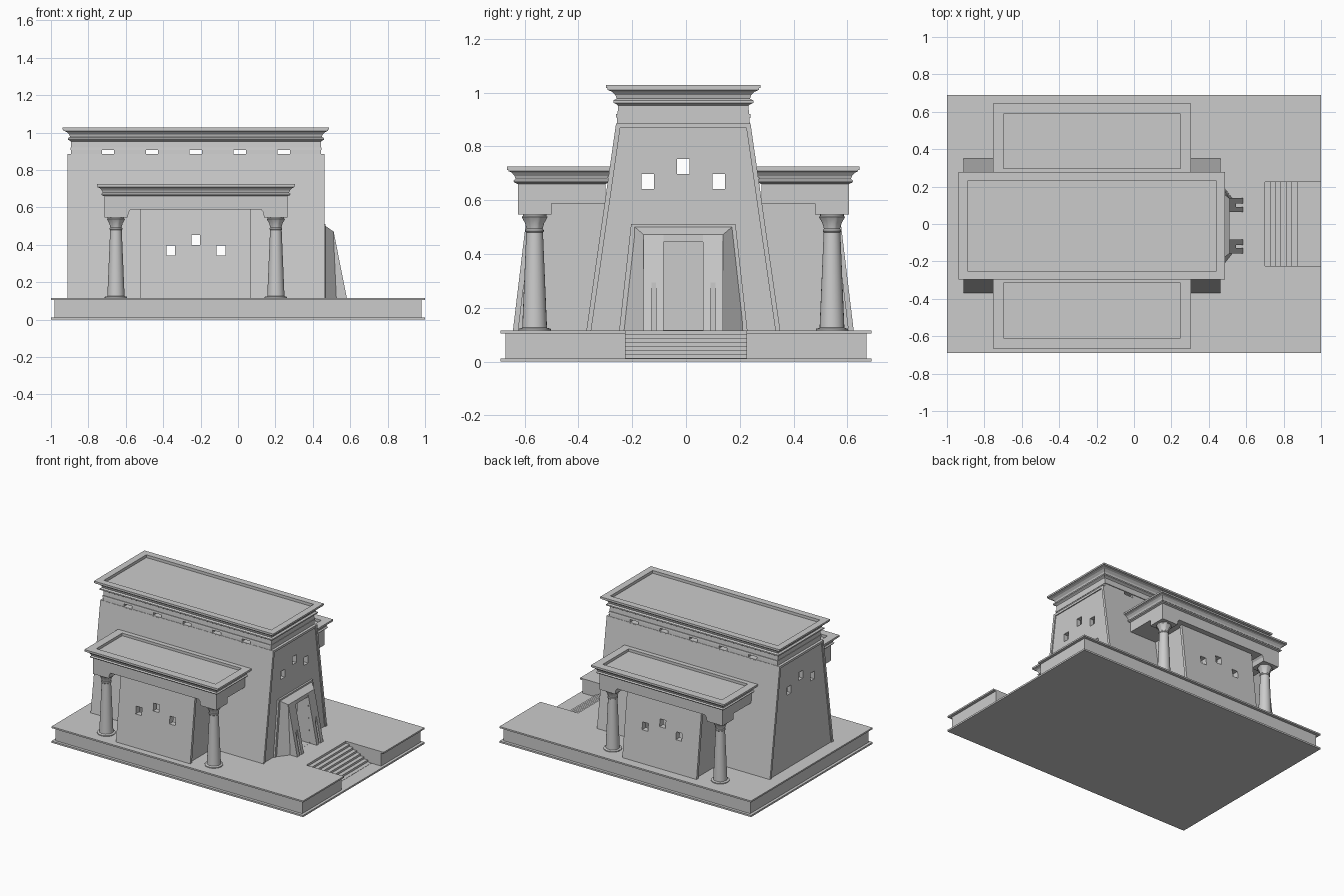
import bpy, bmesh, math
from mathutils import Vector

if "Cube" in bpy.data.objects:
    bpy.data.objects.remove(bpy.data.objects["Cube"])

stone = bpy.data.materials.new("pale_grey_stone")
stone.use_nodes = True
COLOUR = (0.6, 0.6, 0.6, 1)
stone.diffuse_color = COLOUR
stone.node_tree.nodes["Principled BSDF"].inputs["Base Color"].default_value = COLOUR

CX, CY = -0.225, -0.01      # centre of the temple on its platform
GROUND = 0.1                # parts start just inside the platform


def finish(name, bm):
    bmesh.ops.recalc_face_normals(bm, faces=bm.faces)
    mesh = bpy.data.meshes.new(name)
    bm.to_mesh(mesh)
    bm.free()
    mesh.materials.append(stone)
    obj = bpy.data.objects.new(name, mesh)
    bpy.context.collection.objects.link(obj)
    return obj


def skin(name, rings):
    """Skin a stack of equal-length rings and cap both ends."""
    bm = bmesh.new()
    rows = [[bm.verts.new(p) for p in ring] for ring in rings]
    n = len(rows[0])
    for a, b in zip(rows, rows[1:]):
        for i in range(n):
            j = (i + 1) % n
            bm.faces.new((a[i], a[j], b[j], b[i]))
    bm.faces.new(rows[0])
    bm.faces.new(rows[-1])
    return finish(name, bm)


def prism(name, pts, axis, lo, hi):
    """Extrude a 2D outline along an axis."""
    place = {"x": lambda p, t: (t, p[0], p[1]),
             "y": lambda p, t: (p[0], t, p[1]),
             "z": lambda p, t: (p[0], p[1], t)}[axis]
    return skin(name, [[place(p, t) for p in pts] for t in (lo, hi)])


def loft(name, x0, x1, y0, y1, rows):
    """Stack rectangles grown by each row's offset at its height."""
    y0, y1 = sorted((y0, y1))
    return skin(name, [[(x0 - o, y0 - o, z), (x1 + o, y0 - o, z),
                        (x1 + o, y1 + o, z), (x0 - o, y1 + o, z)] for o, z in rows])


def box(name, x0, x1, y0, y1, z0, z1):
    return loft(name, x0, x1, y0, y1, [(0, z0), (0, z1)])


def trapezoid(half_low, z_low, half_high, z_high):
    return [(CY - half_low, z_low), (CY + half_low, z_low),
            (CY + half_high, z_high), (CY - half_high, z_high)]


def join_cutters(name, parts):
    bm = bmesh.new()
    for p in parts:
        bm.from_mesh(p.data)
        bpy.data.objects.remove(p)
    obj = finish(name, bm)
    obj.hide_render = True
    return obj


def carve(obj, cutter):
    mod = obj.modifiers.new("carve", "BOOLEAN")
    mod.operation, mod.solver, mod.object = "DIFFERENCE", "EXACT", cutter
    graph = bpy.context.evaluated_depsgraph_get()
    mesh = bpy.data.meshes.new_from_object(obj.evaluated_get(graph))
    obj.modifiers.clear()
    obj.data = mesh


# Platform with a stair notch
def notched(a, b):
    n, s = 0.225, 0.70
    return [(-a, -b), (a, -b), (a, -n), (s, -n), (s, n), (a, n), (a, b), (-a, b)]


box("platform_foot", -1, 1, -0.69, 0.69, 0, 0.012)
prism("platform_wall", notched(0.98, 0.67), "z", 0.01, 0.108)
prism("platform_rim", notched(1, 0.69), "z", 0.105, 0.116)

# Steps
STEPS = 7
for k in range(1, STEPS + 1):
    box(f"step_{k}", 0.69, 0.70 + 0.029 * k, -0.226, 0.226, 0.011, 0.115 - 0.0145 * k)

# Window, slot and door cutters
cuts = []
for i, dz in zip((-1, 0, 1), (0, 0.055, 0)):
    y, z = CY + 0.132 * i, 0.67 + dz
    cuts.append(box("cut", -1.2, 0.8, y - 0.023, y + 0.023, z - 0.028, z + 0.028))
    x, z = CX + 0.134 * i, 0.37 + dz
    cuts.append(box("cut", x - 0.023, x + 0.023, -1, 1, z - 0.027, z + 0.027))
for i in range(-2, 3):
    x = CX + 0.235 * i
    cuts.append(box("cut", x - 0.033, x + 0.033, -1, 1, 0.88, 0.906))
cuts.append(box("cut", 0.3, 0.7, CY - 0.073, CY + 0.073, 0.117, 0.445))
for s in (-1, 1):
    y = CY + s * 0.11
    cuts.append(box("cut", 0.545, 0.7, y - 0.009, y + 0.009, 0.09, 0.295))
openings = join_cutters("openings_cutter", cuts)
hall_void = prism("hall_void_cutter", trapezoid(0.315, 0.117, 0.205, 0.86), "x",
                  CX - 0.65, CX + 0.65)
helpers = [openings, hall_void]

# Main hall: core, ceiling course, frieze and cornice
hall = prism("hall_core", trapezoid(0.35, GROUND, 0.24, 0.875), "x", CX - 0.68, CX + 0.68)
carve(hall, hall_void)
carve(hall, openings)
prism("hall_ceiling_course", trapezoid(0.251, 0.869, 0.249, 0.885), "x",
      CX - 0.687, CX + 0.687)
frieze = prism("hall_frieze", trapezoid(0.248, 0.878, 0.241, 0.962), "x",
               CX - 0.668, CX + 0.668)
carve(frieze, openings)
prism("frieze_band", trapezoid(0.251, 0.907, 0.249, 0.921), "x", CX - 0.671, CX + 0.671)
loft("hall_cornice", CX - 0.665, CX + 0.665, CY - 0.24, CY + 0.24,
     [(0, 0.95), (0.008, 0.956), (0.02, 0.962), (0.02, 0.971), (0.008, 0.977),
      (0.012, 0.99), (0.025, 1.003), (0.042, 1.01), (0.042, 1.016), (0.0475, 1.016),
      (0.0475, 1.028), (0, 1.028), (0, 1.008)])

# Entrance portal: frame, splayed block and sloping jambs
frame = prism("portal_frame", trapezoid(0.24, GROUND, 0.194, 0.512), "x", 0.445, 0.468)
block = skin("portal_block", [
    [(0.46, y, z) for y, z in trapezoid(0.232, GROUND, 0.187, 0.506)],
    [(0.527 if z < 0.2 else 0.51, y, z) for y, z in trapezoid(0.1475, GROUND, 0.1475, 0.472)]])
for part in (frame, block):
    carve(part, openings)


def column(name, x, y):
    """Tapered column with a ribbed bell capital."""
    profile = [(0.06, 0.112, 0), (0.06, 0.122, 0), (0.046, 0.126, 0), (0.045, 0.15, 0),
               (0.031, 0.48, 0), (0.034, 0.483, 0), (0.034, 0.49, 0), (0.031, 0.494, 0.04),
               (0.037, 0.515, 0.12), (0.047, 0.532, 0.12), (0.05, 0.538, 0.08),
               (0.044, 0.541, 0), (0.044, 0.55, 0)]
    n = 24
    rings = []
    for r, z, rib in profile:
        rings.append([(x + r * (1 - rib * (i % 3 == 0)) * math.cos(math.tau * i / n),
                       y + r * (1 - rib * (i % 3 == 0)) * math.sin(math.tau * i / n), z)
                      for i in range(n)])
    return skin(name, rings)


# Everything mirrored about the long axis
columns = []
for side, s in (("right", -1), ("left", 1)):
    def out(pts):
        return [(CY + s * v, z) for v, z in pts]

    # Battered wall slab of the hall
    slab = prism(f"{side}_hall_wall", out([(0.3625, GROUND), (0.25, 0.884), (0.232, 0.884),
                                           (0.3445, GROUND)]), "x", CX - 0.6875, CX + 0.6875)
    carve(slab, openings)

    # Portal jamb
    ya, yb = sorted((CY + s * 0.0735, CY + s * 0.148))
    jamb = prism(f"{side}_portal_jamb", [(0.5, GROUND), (0.585, GROUND), (0.511, 0.473),
                                         (0.5, 0.473)], "y", ya, yb)
    carve(jamb, openings)

    # Side chamber
    chamber = prism(f"{side}_chamber", out([(0.335, GROUND), (0.622, GROUND), (0.56, 0.6),
                                            (0.28, 0.6)]), "x", CX - 0.28, CX + 0.28)
    void = prism(f"{side}_chamber_void_cutter", out([(0.375, 0.117), (0.59, 0.117),
                 (0.535, 0.58), (0.315, 0.58)]), "x", CX - 0.25, CX + 0.25)
    void.hide_render = True
    helpers.append(void)
    carve(chamber, void)
    carve(chamber, openings)
    face = prism(f"{side}_chamber_wall", out([(0.635, GROUND), (0.575, 0.6), (0.555, 0.6),
                                              (0.615, GROUND)]), "x", CX - 0.295, CX + 0.295)
    carve(face, openings)

    # Portico beam and cornice
    loft(f"{side}_portico_cornice", CX - 0.49, CX + 0.49, CY + s * 0.29, CY + s * 0.615,
         [(0, 0.588), (0, 0.66), (0.012, 0.665), (0.016, 0.672), (0.008, 0.679),
          (0.012, 0.69), (0.022, 0.702), (0.035, 0.708), (0.035, 0.713), (0.04, 0.713),
          (0.04, 0.725), (-0.016, 0.725), (-0.016, 0.706)])

    # Columns and the blocks they carry
    for end, e in (("back", -1), ("front", 1)):
        x, y = CX + e * 0.4275, CY + s * 0.5525
        columns.append(column(f"{side}_{end}_column", x, y))
        prism(f"{side}_{end}_column_block",
              [(x + e * 0.0625, 0.59), (x + e * 0.0625, 0.546), (x - e * 0.0625, 0.546),
               (x - e * 0.068, 0.575), (x - e * 0.08, 0.59)], "y", y - 0.0625, y + 0.0625)

for h in helpers:
    bpy.data.objects.remove(h)

# Soft shading on the round parts
bpy.ops.object.select_all(action="DESELECT")
for c in columns:
    c.select_set(True)
bpy.context.view_layer.objects.active = columns[0]
bpy.ops.object.shade_smooth_by_angle(angle=math.radians(35))
